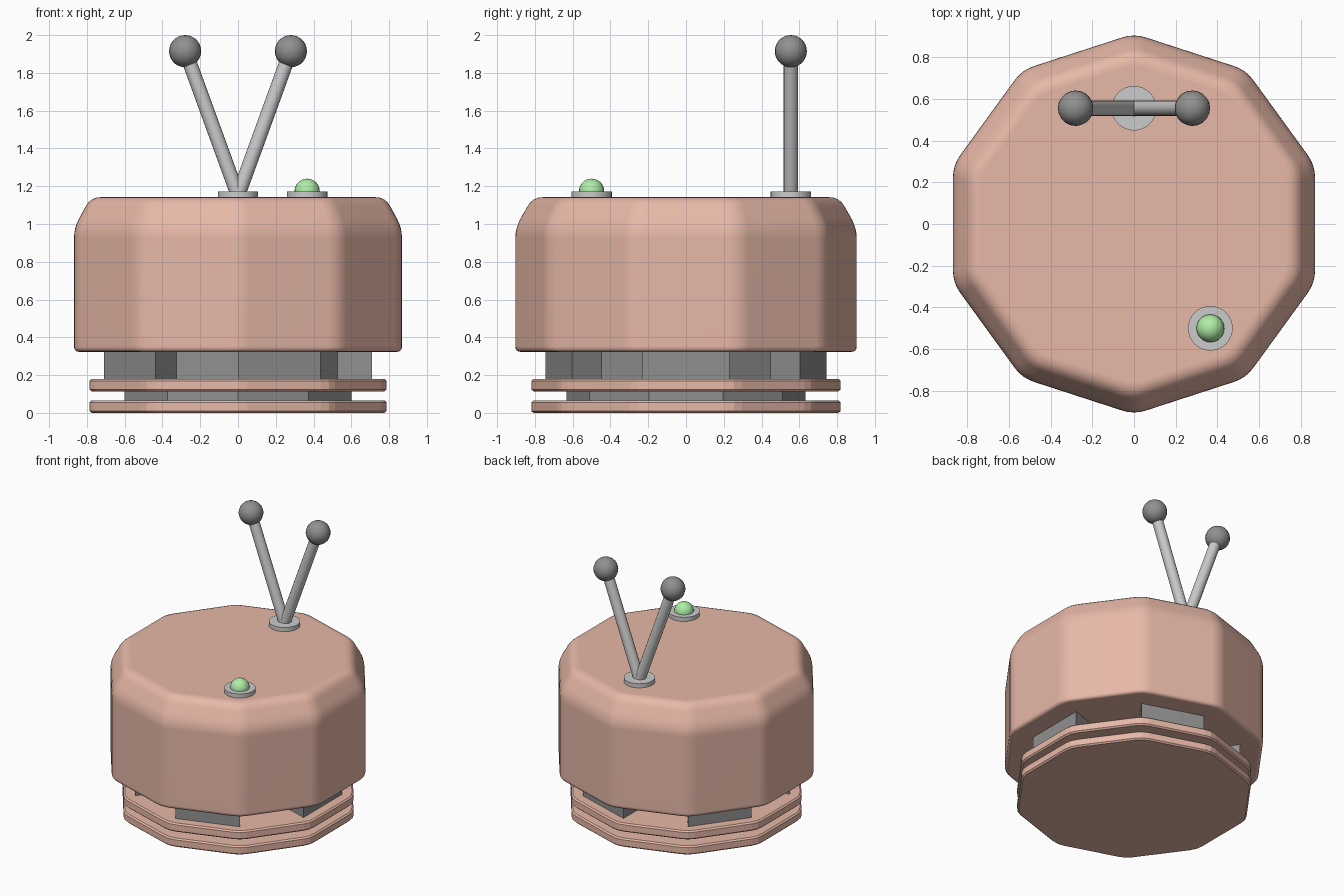
import bpy, bmesh, math
from mathutils import Vector

if "Cube" in bpy.data.objects:
    bpy.data.objects.remove(bpy.data.objects["Cube"])


def material(name, rgb):
    m = bpy.data.materials.new(name)
    m.diffuse_color = (*rgb, 1)
    m.use_nodes = True
    m.node_tree.nodes["Principled BSDF"].inputs["Base Color"].default_value = m.diffuse_color
    return m


CLAY = material("clay", (0.80, 0.48, 0.39))
DARK = material("dark_grey", (0.28, 0.28, 0.28))
GREEN = material("green", (0.42, 0.85, 0.38))


def polygon(radius, sides=10):
    # first corner points to the front
    return [Vector((radius * math.sin(i * math.tau / sides),
                    -radius * math.cos(i * math.tau / sides))) for i in range(sides)]


def fillet(a, b, c, d, n):
    # points of a rounded corner at b
    p, q = b + (a - b).normalized() * d, b + (c - b).normalized() * d
    return [p * (1 - t) ** 2 + b * 2 * t * (1 - t) + q * t * t
            for t in (k / n for k in range(n + 1))]


def loft(name, outline, profile, mat, smooth=True):
    # stack scaled copies of the outline along (scale, z) pairs
    bm = bmesh.new()
    rings = [[bm.verts.new((p.x * s, p.y * s, z)) for p in outline] for s, z in profile]
    n = len(outline)
    for lo, hi in zip(rings, rings[1:]):
        for i in range(n):
            j = (i + 1) % n
            bm.faces.new((lo[i], lo[j], hi[j], hi[i]))
    bm.faces.new(rings[0][::-1])
    bm.faces.new(rings[-1])
    mesh = bpy.data.meshes.new(name)
    bm.to_mesh(mesh)
    bm.free()
    ob = bpy.data.objects.new(name, mesh)
    bpy.context.collection.objects.link(ob)
    return finish(ob, name, mat, smooth)


def finish(ob, name, mat=None, smooth=True):
    ob.name = name
    if mat:
        ob.data.materials.append(mat)
    if smooth:
        bpy.ops.object.select_all(action='DESELECT')
        ob.select_set(True)
        bpy.context.view_layer.objects.active = ob
        bpy.ops.object.shade_smooth_by_angle(angle=math.radians(35))
    return ob


def cylinder(name, start, end, r, sides, mat=None):
    start, end = Vector(start), Vector(end)
    axis = end - start
    bpy.ops.mesh.primitive_cylinder_add(vertices=sides, radius=r, depth=axis.length,
                                        location=(start + end) / 2,
                                        rotation=axis.to_track_quat('Z', 'Y').to_euler())
    return finish(bpy.context.object, name, mat)


def ball(name, loc, r, mat):
    bpy.ops.mesh.primitive_uv_sphere_add(segments=20, ring_count=14, radius=r, location=loc)
    return finish(bpy.context.object, name, mat)


def rounded_decagon(d, n):
    pts = polygon(1)
    return [v for i in range(10) for v in fillet(pts[i - 1], pts[i], pts[(i + 1) % 10], d, n)]


# main body: rounded decagon with a sloped, softened shoulder
R = 0.9127
bottom, foot, shoulder, top, centre = [Vector(p) for p in (
    (0.5, 0.323), (R, 0.323), (R, 0.98), (0.82, 1.142), (0.4, 1.142))]
profile = (fillet(bottom, foot, shoulder, 0.03, 4) + fillet(foot, shoulder, top, 0.055, 4)
           + fillet(shoulder, top, centre, 0.055, 4))
body = loft("body", rounded_decagon(0.066, 4), profile, CLAY)
body.modifiers.new("even_shading", 'WEIGHTED_NORMAL')

# two base plates with small chamfers
for name, z0, z1 in (("base_plate", 0.0, 0.066), ("upper_plate", 0.114, 0.18)):
    loft(name, rounded_decagon(0.06, 2),
         [(0.815, z0), (0.826, z0 + 0.01), (0.826, z1 - 0.01), (0.815, z1)], CLAY, False)

# plain neck between the plates
loft("lower_neck", polygon(0.633), [(1, 0.05), (1, 0.13)], DARK, False)

# notched neck: every second side is recessed
outer, inner = polygon(0.745), polygon(0.553)
notched = []
for i in range(0, 10, 2):
    notched += [inner[i], outer[i], outer[i + 1], inner[i + 1]]
loft("notched_neck", notched, [(1, 0.17), (1, 0.335)], DARK, False)

# V antenna
AY = 0.555
cylinder("antenna_base", (0, AY, 1.13), (0, AY, 1.173), 0.107, 32)
for side, s in (("left", -1), ("right", 1)):
    cylinder(side + "_antenna", (0, AY, 1.15), (s * 0.28, AY, 1.92), 0.038, 16)
    ball(side + "_antenna_ball", (s * 0.28, AY, 1.915), 0.085, DARK)

# indicator light
cylinder("light_base", (0.366, -0.50, 1.13), (0.366, -0.50, 1.173), 0.107, 32)
ball("light_dome", (0.366, -0.50, 1.173), 0.067, GREEN)
